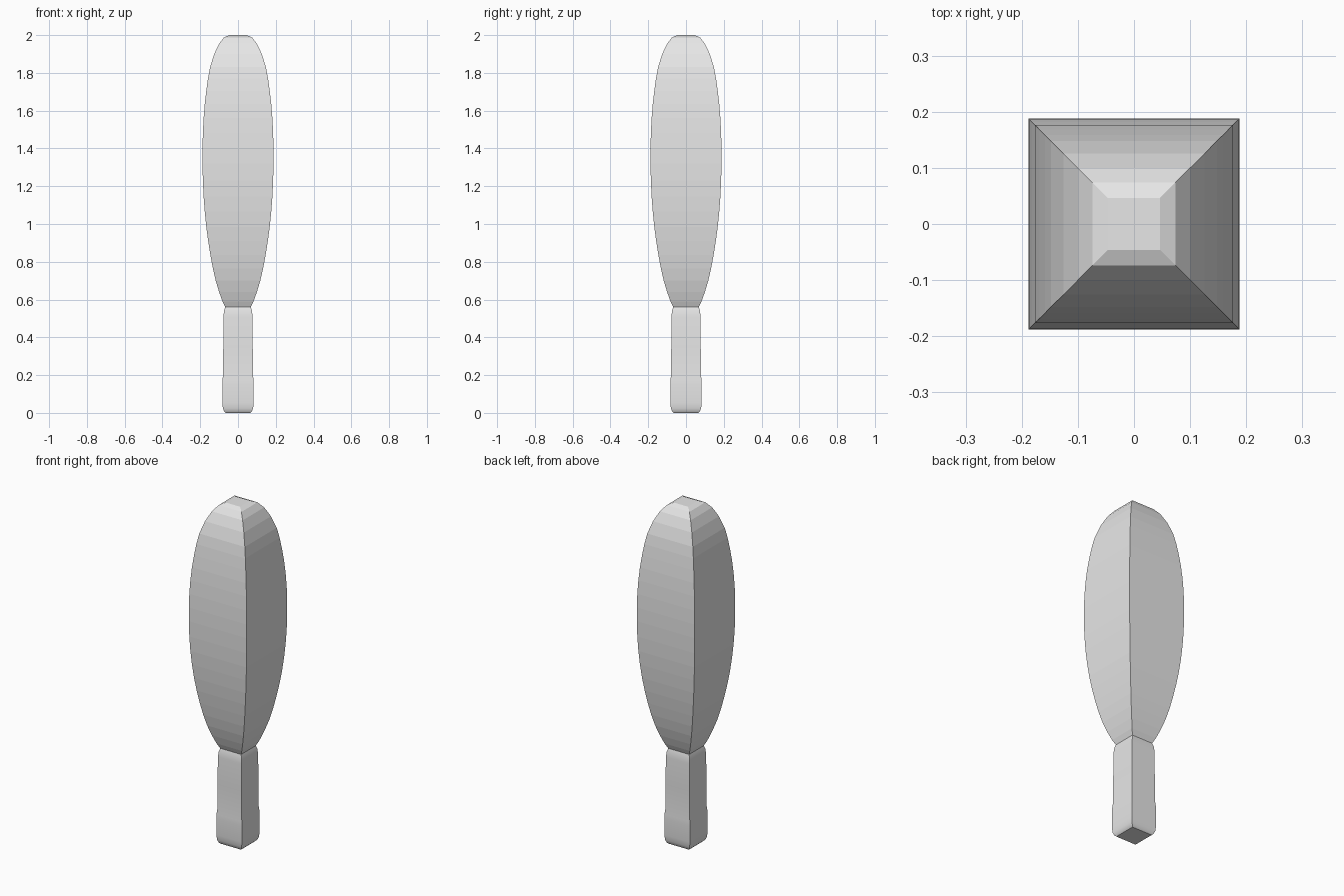
import bpy
import bmesh
from math import radians

cube = bpy.data.objects.get("Cube")
if cube:
    bpy.data.objects.remove(cube, do_unlink=True)

grey = bpy.data.materials.new("light_grey")
grey.use_nodes = True
grey.diffuse_color = (0.8, 0.8, 0.8, 1)
grey.node_tree.nodes["Principled BSDF"].inputs["Base Color"].default_value = (0.8, 0.8, 0.8, 1)


def square_loft(name, profile):
    """Stack square rings given as (half width, height) and close both ends."""
    bm = bmesh.new()
    rings = [[bm.verts.new((sx * r, sy * r, z))
              for sx, sy in ((-1, -1), (1, -1), (1, 1), (-1, 1))]
             for r, z in profile]
    for low, high in zip(rings, rings[1:]):
        for i in range(4):
            j = (i + 1) % 4
            bm.faces.new((low[i], low[j], high[j], high[i]))
    bm.faces.new(rings[0][::-1])
    bm.faces.new(rings[-1])
    mesh = bpy.data.meshes.new(name)
    bm.to_mesh(mesh)
    bm.free()
    mesh.materials.append(grey)
    obj = bpy.data.objects.new(name, mesh)
    bpy.context.collection.objects.link(obj)
    return obj


# Bulging head with flat bands
square_loft("head", [
    (0.068, 0.56), (0.082, 0.59), (0.1, 0.64), (0.118, 0.7), (0.133, 0.765),
    (0.146, 0.835), (0.158, 0.91), (0.168, 0.985), (0.176, 1.065),
    (0.182, 1.145), (0.186, 1.23), (0.188, 1.32), (0.188, 1.4),
    (0.186, 1.48), (0.182, 1.56), (0.176, 1.635), (0.168, 1.705),
    (0.159, 1.77), (0.148, 1.83), (0.126, 1.9), (0.1, 1.955),
    (0.074, 1.988), (0.046, 2.0)])

# Handle with softened ends and a slightly wider grip
handle = square_loft("handle", [
    (0.066, 0), (0.074, 0.008), (0.08, 0.025), (0.083, 0.055),
    (0.083, 0.15), (0.082, 0.175), (0.079, 0.205), (0.078, 0.35),
    (0.077, 0.51), (0.074, 0.54), (0.068, 0.56)])
bpy.ops.object.select_all(action="DESELECT")
handle.select_set(True)
bpy.context.view_layer.objects.active = handle
bpy.ops.object.shade_smooth_by_angle(angle=radians(35))
